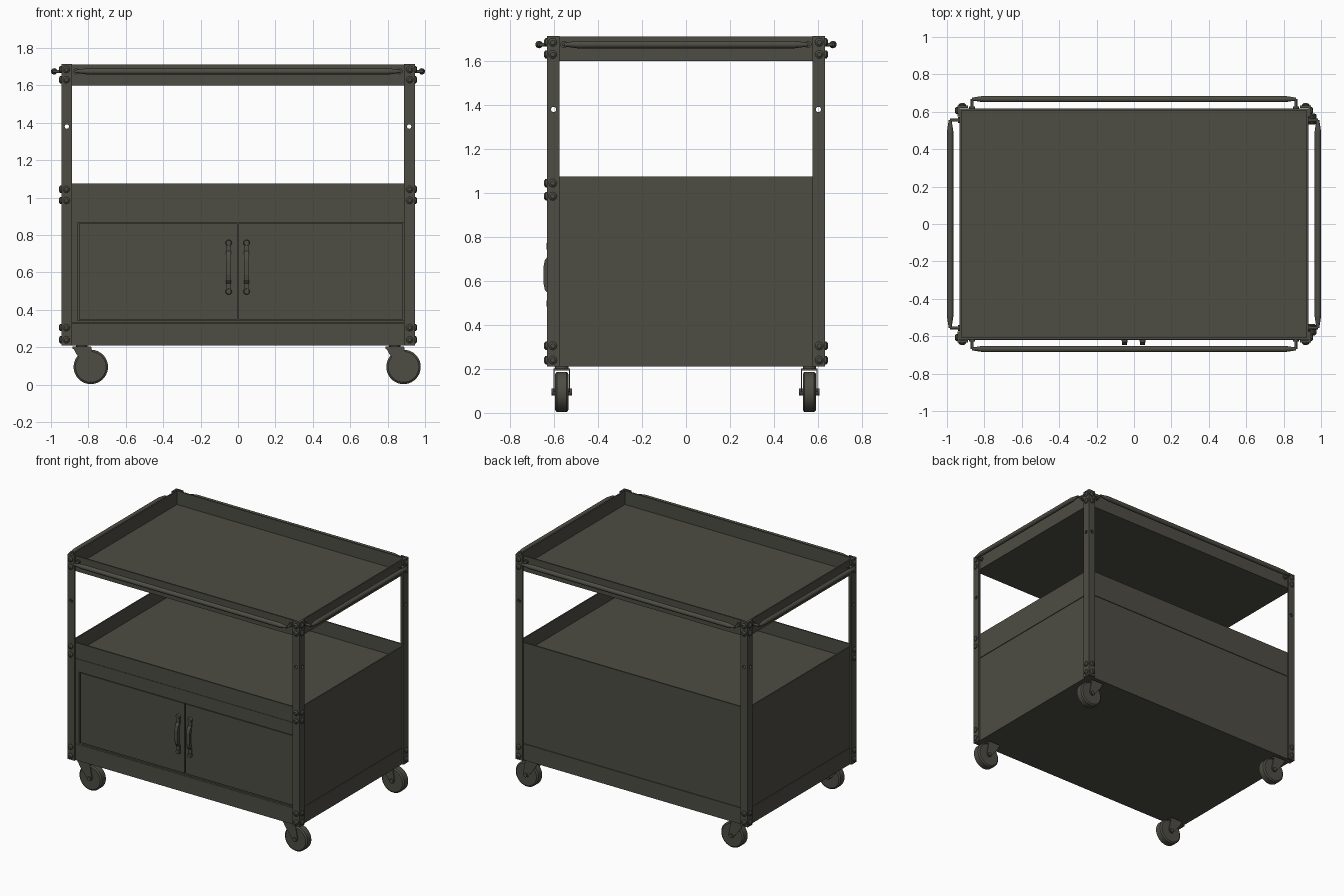
import bpy, bmesh, math
from mathutils import Matrix, Vector

if "Cube" in bpy.data.objects:
    bpy.data.objects.remove(bpy.data.objects["Cube"])

paint = bpy.data.materials.new("olive grey paint")
paint.diffuse_color = (0.075, 0.073, 0.057, 1)
paint.use_nodes = True
paint.node_tree.nodes["Principled BSDF"].inputs["Base Color"].default_value = paint.diffuse_color


def finish(name, bm, smooth=False):
    bmesh.ops.recalc_face_normals(bm, faces=bm.faces)
    me = bpy.data.meshes.new(name)
    bm.to_mesh(me)
    bm.free()
    me.materials.append(paint)
    ob = bpy.data.objects.new(name, me)
    bpy.context.collection.objects.link(ob)
    bpy.ops.object.select_all(action='DESELECT')
    bpy.context.view_layer.objects.active = ob
    ob.select_set(True)
    if smooth:
        bpy.ops.object.shade_smooth_by_angle(angle=math.radians(35))
    return ob


def add_box(bm, x0, x1, y0, y1, z0, z1):
    m = Matrix.Translation(((x0 + x1) / 2, (y0 + y1) / 2, (z0 + z1) / 2))
    m = m @ Matrix.Diagonal((abs(x1 - x0), abs(y1 - y0), abs(z1 - z0), 1))
    bmesh.ops.create_cube(bm, size=1, matrix=m)


def add_rod(bm, a, b, r0, r1=None, seg=16):
    a, b = Vector(a), Vector(b)
    d = b - a
    m = Matrix.Translation((a + b) / 2) @ d.to_track_quat('Z', 'Y').to_matrix().to_4x4()
    bmesh.ops.create_cone(bm, cap_ends=True, segments=seg, radius1=r0,
                          radius2=r0 if r1 is None else r1, depth=d.length, matrix=m)


def add_prism(bm, pts, offset):
    face = bm.faces.new([bm.verts.new(p) for p in pts])
    ext = bmesh.ops.extrude_face_region(bm, geom=[face])
    bmesh.ops.translate(bm, vec=offset,
                        verts=[v for v in ext["geom"] if isinstance(v, bmesh.types.BMVert)])


def box(name, *dims):
    bm = bmesh.new()
    add_box(bm, *dims)
    return finish(name, bm)


# Open trays: a floor slab with four thin walls
def tray(name, z0, floor, z1, X=0.932, Y=0.618, t=0.01):
    bm = bmesh.new()
    add_box(bm, -X, X, -Y, Y, z0, floor)
    for s in (-1, 1):
        add_box(bm, s * X, s * (X - t), -Y, Y, floor, z1)
        add_box(bm, -X + t, X - t, s * Y, s * (Y - t), floor, z1)
    finish(name, bm)


tray("top_tray", 1.60, 1.612, 1.712)
tray("middle_tray", 0.883, 0.972, 1.075)
box("bottom_tray", -0.932, 0.932, -0.618, 0.618, 0.21, 0.33)

# Cabinet core, set back slightly so that seams show
box("cabinet_body", -0.927, 0.927, -0.606, 0.613, 0.32, 0.89)

# Front frame around the door opening
bm = bmesh.new()
add_box(bm, -0.932, 0.932, -0.621, -0.600, 0.867, 0.96)
add_box(bm, -0.932, 0.932, -0.621, -0.600, 0.333, 0.343)
add_box(bm, -0.932, -0.858, -0.621, -0.600, 0.343, 0.867)
add_box(bm, 0.890, 0.932, -0.621, -0.600, 0.343, 0.867)
finish("front_frame", bm)
box("left_door", -0.851, -0.004, -0.617, -0.600, 0.349, 0.861)
box("right_door", 0.004, 0.883, -0.617, -0.600, 0.349, 0.861)

# Door handles: round feet, flat straps and a raised grip
for x, side in ((-0.05, "left"), (0.046, "right")):
    bm = bmesh.new()
    for s in (-1, 1):
        zc = 0.628
        add_rod(bm, (x, -0.612, zc + s * 0.13), (x, -0.634, zc + s * 0.13), 0.018, 0.014)
        add_box(bm, x - 0.013, x + 0.013, -0.612, -0.627, zc + s * 0.13, zc + s * 0.075)
    add_prism(bm, [(x - 0.013, -0.618, 0.53), (x - 0.013, -0.642, 0.56), (x - 0.013, -0.648, 0.59),
                   (x - 0.013, -0.648, 0.665), (x - 0.013, -0.642, 0.695), (x - 0.013, -0.618, 0.725),
                   (x - 0.013, -0.626, 0.69), (x - 0.013, -0.630, 0.628), (x - 0.013, -0.626, 0.565)],
              (0.026, 0, 0))
    finish(side + "_door_handle", bm)

# Corner posts: L-section angle iron with a through hole in each leg
for sx in (-1, 1):
    for sy in (-1, 1):
        X, Y, w, t = 0.945, 0.633, 0.057, 0.013
        tag = ("front" if sy < 0 else "back") + ("_left" if sx < 0 else "_right")
        prof = [(X, Y), (X - w, Y), (X - w, Y - t), (X - t, Y - t), (X - t, Y - w), (X, Y - w)]
        bm = bmesh.new()
        add_prism(bm, [(sx * a, sy * b, 0.21) for a, b in prof], (0, 0, 1.505))
        post = finish(tag + "_post", bm)
        bm = bmesh.new()
        add_rod(bm, (sx * 0.915, sy * 0.60, 1.38), (sx * 0.915, sy * 0.66, 1.38), 0.012)
        add_rod(bm, (sx * 0.91, sy * 0.602, 1.38), (sx * 0.97, sy * 0.602, 1.38), 0.012)
        cutter = finish("hole_cutter", bm)
        cutter.hide_render = True
        mod = post.modifiers.new("holes", 'BOOLEAN')
        mod.operation, mod.object, mod.solver = 'DIFFERENCE', cutter, 'EXACT'
        bpy.context.view_layer.objects.active = post
        bpy.ops.object.modifier_apply(modifier=mod.name)
        bpy.data.objects.remove(cutter)

        # Domed bolts on both outer legs
        bm = bmesh.new()
        levels = [1.685, 1.63, 0.305, 0.24] + ([1.045, 0.985] if sy < 0 else [])
        for z in levels:
            for p, d in (((sx * 0.918, sy * 0.63, z), Vector((0, sy, 0))),
                         ((sx * 0.942, sy * 0.606, z), Vector((sx, 0, 0)))):
                p = Vector(p)
                add_rod(bm, p, p + d * 0.009, 0.019, seg=12)
                add_rod(bm, p + d * 0.009, p + d * 0.016, 0.019, 0.010, seg=12)
        finish(tag + "_bolts", bm, True)

# Push rails round the top tray: tapered bars on end brackets
for name, axis, half, dist, wall in (("front_rail", 0, 0.865, -0.668, -0.615),
                                     ("back_rail", 0, 0.865, 0.668, 0.615),
                                     ("left_rail", 1, 0.555, -0.983, -0.93),
                                     ("right_rail", 1, 0.555, 0.983, 0.93)):
    def at(u, v, z=1.675):
        return (u, v, z) if axis == 0 else (v, u, z)
    bm = bmesh.new()
    add_rod(bm, at(-half + 0.06, dist), at(half - 0.06, dist), 0.017)
    for s in (-1, 1):
        add_rod(bm, at(s * (half - 0.06), dist), at(s * half, dist), 0.017, 0.008)
        add_rod(bm, at(s * half, dist), at(s * half, wall), 0.008)
        foot = 0.006 if wall > 0 else -0.006
        add_rod(bm, at(s * half, wall), at(s * half, wall + 2 * foot), 0.016)
    finish(name, bm, True)

# Swivel casters, all trailing towards +x
for px, wx, xn in ((-0.835, -0.787, "left"), (0.838, 0.885, "right")):
    for y, yn in ((-0.565, "front"), (0.561, "back")):
        tag = yn + "_" + xn
        bm = bmesh.new()
        add_rod(bm, (wx, y - 0.022, 0.095), (wx, y + 0.022, 0.095), 0.092, seg=40)
        for s in (-1, 1):
            add_rod(bm, (wx, y + s * 0.022, 0.095), (wx, y + s * 0.03, 0.095), 0.092, 0.082, seg=40)
        finish(tag + "_wheel", bm, True)
        bm = bmesh.new()
        for s in (-1, 1):
            yy = y + s * 0.033
            add_prism(bm, [(px - 0.05, yy, 0.203), (px + 0.05, yy, 0.203), (wx + 0.022, yy, 0.10),
                           (wx + 0.01, yy, 0.078), (wx - 0.012, yy, 0.08), (px - 0.03, yy, 0.165)],
                      (0, s * 0.005, 0))
        add_box(bm, px - 0.05, px + 0.05, y - 0.038, y + 0.038, 0.192, 0.203)
        add_rod(bm, (px, y, 0.195), (px, y, 0.215), 0.03)
        add_rod(bm, (wx, y - 0.046, 0.095), (wx, y + 0.046, 0.095), 0.015, seg=12)
        finish(tag + "_caster_fork", bm)
